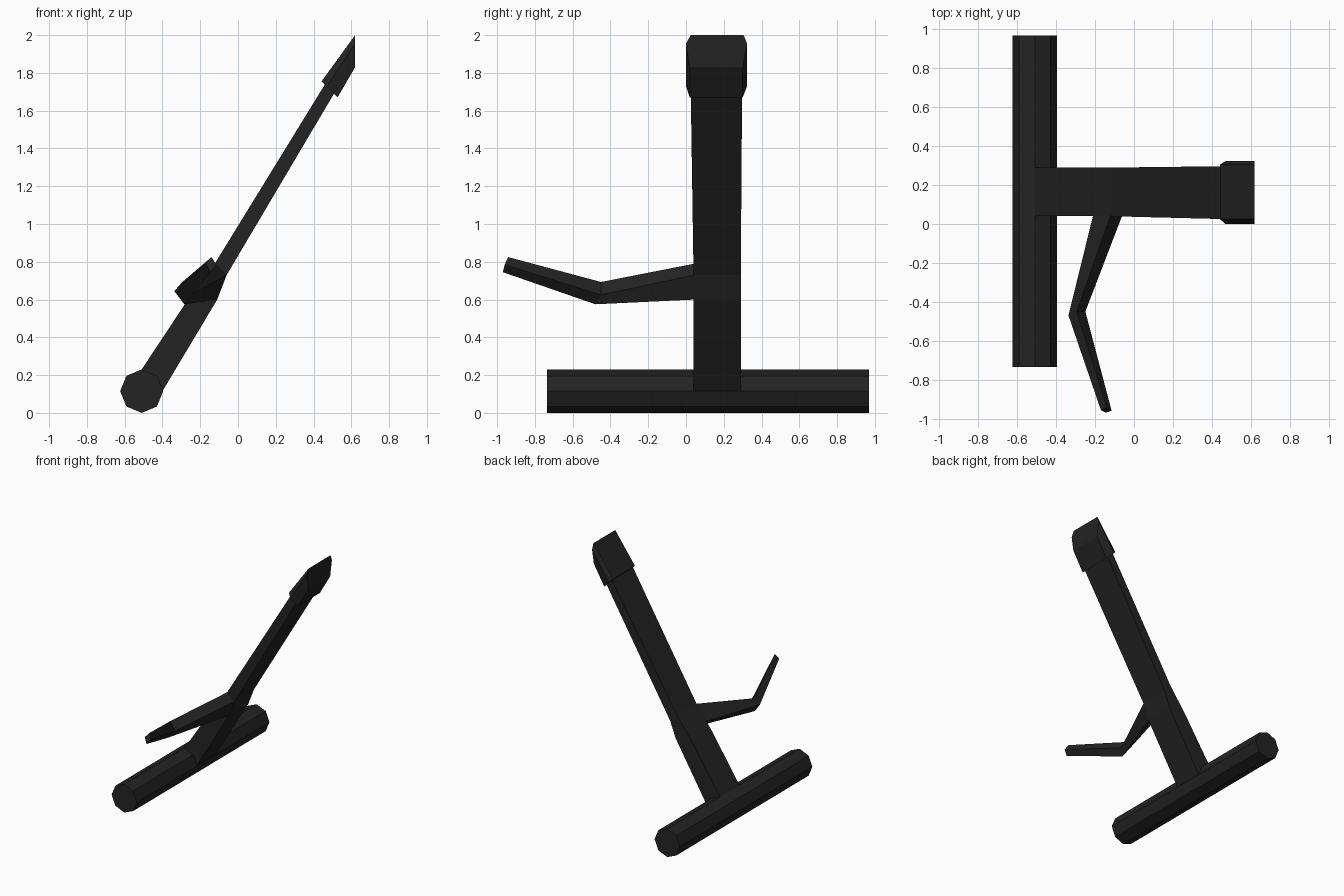
import bpy, bmesh, math

if "Cube" in bpy.data.objects:
    bpy.data.objects.remove(bpy.data.objects["Cube"])

black = bpy.data.materials.new("matte black")
black.diffuse_color = (0.017, 0.017, 0.017, 1)
black.use_nodes = True
black.node_tree.nodes["Principled BSDF"].inputs["Base Color"].default_value = black.diffuse_color


def loft(name, rings):
    """Skin matching rings of points into a closed, flat-shaded solid."""
    bm = bmesh.new()
    loops = [[bm.verts.new(p) for p in ring] for ring in rings]
    n = len(loops[0])
    for a, b in zip(loops, loops[1:]):
        for i in range(n):
            j = (i + 1) % n
            bm.faces.new((a[i], a[j], b[j], b[i]))
    bm.faces.new(loops[0])
    bm.faces.new(loops[-1])
    bmesh.ops.recalc_face_normals(bm, faces=bm.faces)
    mesh = bpy.data.meshes.new(name)
    bm.to_mesh(mesh)
    bm.free()
    mesh.materials.append(black)
    obj = bpy.data.objects.new(name, mesh)
    bpy.context.collection.objects.link(obj)
    return obj


# Eight-sided base bar lying along y
loft("base_bar", [[(-0.51 + 0.114 * math.cos(k * math.pi / 4), y,
                    0.115 + 0.115 * math.sin(k * math.pi / 4)) for k in range(8)]
                  for y in (-0.735, 0.97)])


def band(upper, lower, y0, y1):
    """Four-sided stem section from its upper and lower profile points."""
    (xu, zu), (xl, zl) = upper, lower
    return [(xu, y0, zu), (xu, y1, zu), (xl, y1, zl), (xl, y0, zl)]


# Leaning stem, thick at the foot and slim above the side arm
loft("stem", [
    band((-0.51, 0.23), (-0.40, 0.115), 0.04, 0.29),
    band((-0.265, 0.60), (-0.11, 0.60), 0.04, 0.29),
    band((-0.12, 0.795), (-0.06, 0.73), 0.04, 0.29),
    band((0.47, 1.755), (0.52, 1.71), 0.025, 0.297),
])


# Chamfered head block: a six-sided section, cut upright at the outer end
def head_ring(upper, middle, lower):
    rows = [(upper, 0.025, 0.305), (middle, 0.0, 0.323), (lower, 0.02, 0.30)]
    left = [(p[0], a, p[1]) for p, a, b in rows]
    right = [(p[0], b, p[1]) for p, a, b in reversed(rows)]
    return left + right


loft("head_block", [
    head_ring((0.442, 1.755), (0.47, 1.728), (0.527, 1.67)),
    head_ring((0.62, 2.0), (0.62, 1.955), (0.62, 1.83)),
])

# Bent, tapering side arm
loft("side_arm", [
    [(-0.21, 0.045, 0.67), (-0.11, 0.045, 0.60), (-0.06, 0.045, 0.73), (-0.12, 0.045, 0.79)],
    [(-0.337, -0.47, 0.645), (-0.285, -0.48, 0.575), (-0.25, -0.45, 0.625), (-0.295, -0.45, 0.693)],
    [(-0.17, -0.957, 0.79), (-0.145, -0.97, 0.745), (-0.115, -0.96, 0.785), (-0.14, -0.942, 0.825)],
])
